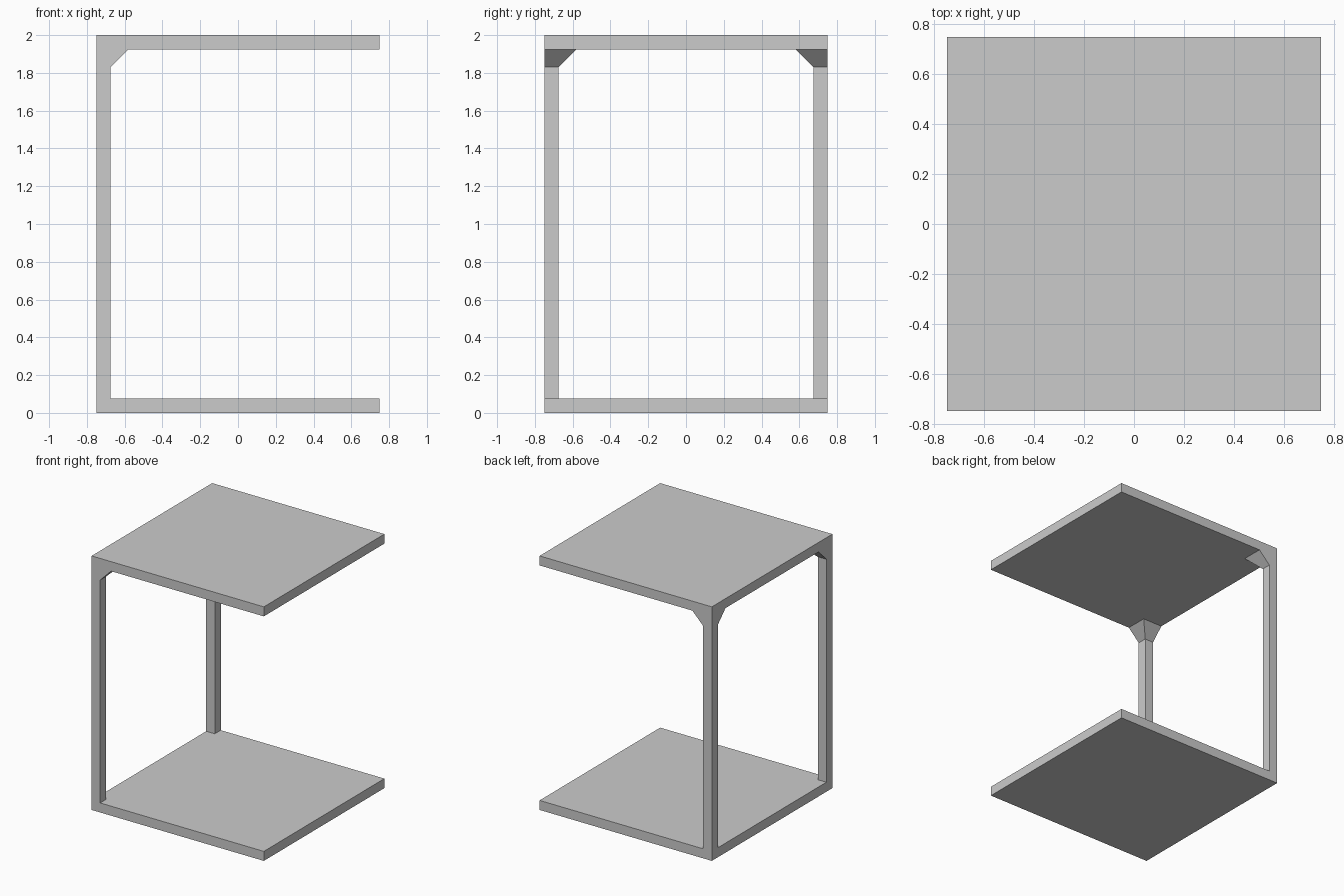
import bpy
import bmesh

if "Cube" in bpy.data.objects:
    bpy.data.objects.remove(bpy.data.objects["Cube"], do_unlink=True)

HALF, HEIGHT = 0.75, 2.0
THICK = 0.075      # slab and leg thickness
FLARE = 0.17       # bracket width under the top
BRACKET_Z = 1.83

grey = bpy.data.materials.new("plain grey")
grey.use_nodes = True
grey.diffuse_color = (0.6, 0.6, 0.6, 1)
grey.node_tree.nodes["Principled BSDF"].inputs["Base Color"].default_value = (0.6, 0.6, 0.6, 1)


def prism(name, low, high):
    """Solid between two rectangles, each given as x0, x1, y0, y1, z."""
    bm = bmesh.new()
    rings = []
    for x0, x1, y0, y1, z in (low, high):
        rings.append([bm.verts.new((x, y, z))
                      for x, y in ((x0, y0), (x1, y0), (x1, y1), (x0, y1))])
    for ring in rings:
        bm.faces.new(ring)
    for i in range(4):
        j = (i + 1) % 4
        bm.faces.new((rings[0][i], rings[0][j], rings[1][j], rings[1][i]))
    bmesh.ops.recalc_face_normals(bm, faces=bm.faces)
    mesh = bpy.data.meshes.new(name)
    bm.to_mesh(mesh)
    bm.free()
    mesh.materials.append(grey)
    obj = bpy.data.objects.new(name, mesh)
    bpy.context.collection.objects.link(obj)


def corner(side, width, z):
    """Square of the given width in the right-hand corner at y = side * HALF."""
    y0, y1 = sorted((side * HALF, side * (HALF - width)))
    return (-HALF, -HALF + width, y0, y1, z)


# Base and top slabs
slab = (-HALF, HALF, -HALF, HALF)
prism("base_slab", slab + (0,), slab + (THICK,))
prism("top_slab", slab + (HEIGHT - THICK,), slab + (HEIGHT,))

# Two legs with flared brackets under the top
for label, side in (("front", -1), ("back", 1)):
    prism(label + "_leg", corner(side, THICK, THICK), corner(side, THICK, BRACKET_Z))
    prism(label + "_bracket", corner(side, THICK, BRACKET_Z),
          corner(side, FLARE, HEIGHT - THICK))
